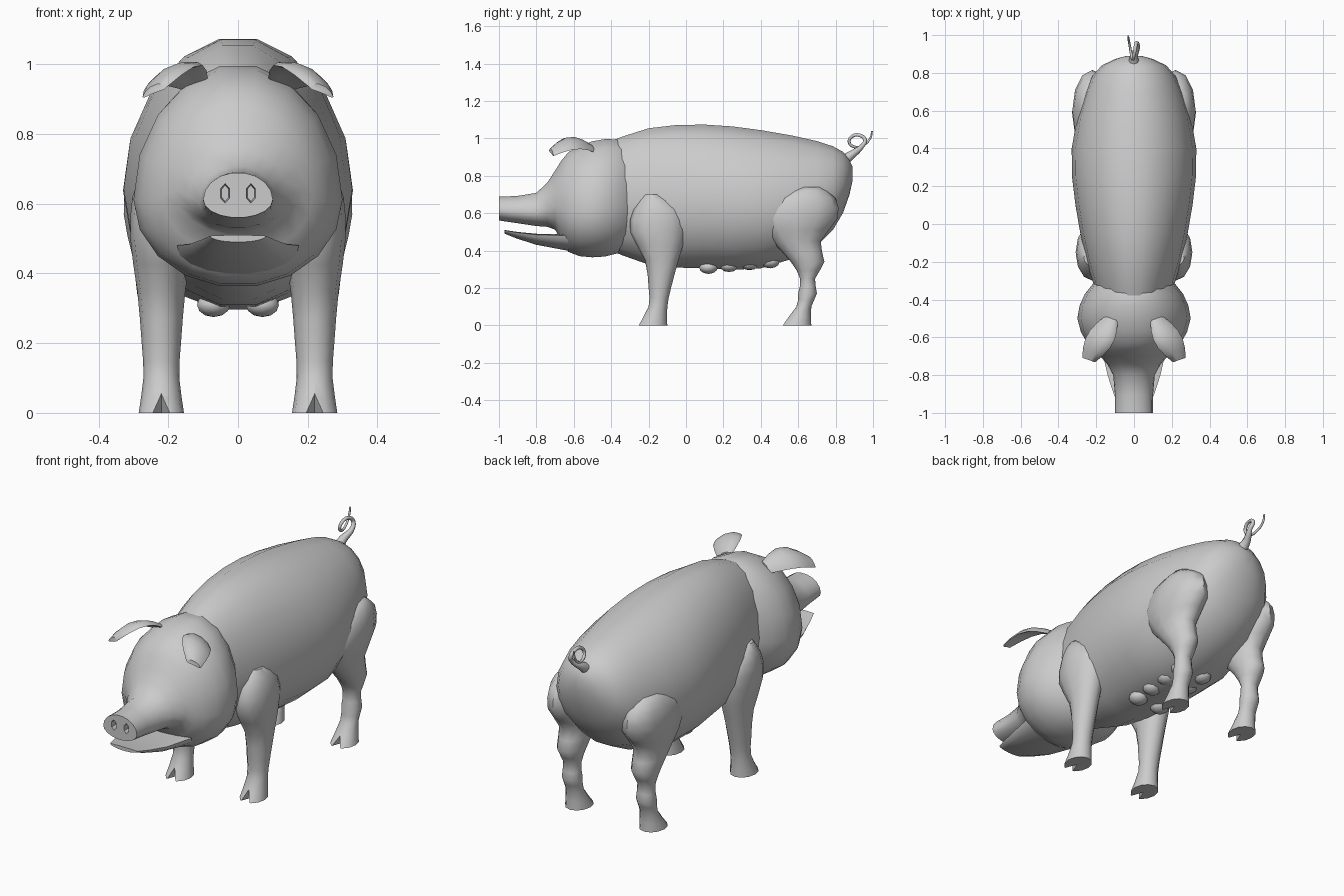
import bpy, bmesh, math
from mathutils import Vector

if "Cube" in bpy.data.objects:
    bpy.data.objects.remove(bpy.data.objects["Cube"])

grey = bpy.data.materials.new("plain grey")
grey.use_nodes = True
grey.diffuse_color = (.6, .6, .6, 1)
grey.node_tree.nodes["Principled BSDF"].inputs["Base Color"].default_value = grey.diffuse_color


def activate(ob):
    bpy.ops.object.select_all(action='DESELECT')
    ob.select_set(True)
    bpy.context.view_layer.objects.active = ob


def finish(ob):
    ob.data.materials.clear()
    ob.data.materials.append(grey)
    activate(ob)
    bpy.ops.object.shade_smooth_by_angle(angle=math.radians(50))
    return ob


def loft(name, rings):
    """Skin a closed surface over equal rings of points."""
    bm = bmesh.new()
    rows = [[bm.verts.new(point) for point in ring] for ring in rings]
    for lower, upper in zip(rows, rows[1:]):
        for i in range(len(lower)):
            bm.faces.new((lower[i - 1], lower[i], upper[i], upper[i - 1]))
    bm.faces.new(rows[0])
    bm.faces.new(rows[-1])
    bmesh.ops.recalc_face_normals(bm, faces=bm.faces)
    mesh = bpy.data.meshes.new(name)
    bm.to_mesh(mesh)
    bm.free()
    ob = bpy.data.objects.new(name, mesh)
    bpy.context.collection.objects.link(ob)
    return finish(ob)


def smooth(keys, steps=2):
    """Run a smooth curve through the key sections and resample it."""
    keys = [Vector(key) for key in keys]
    padded = [keys[0]] + keys + [keys[-1]]
    result = []
    for before, start, end, after in zip(padded, padded[1:], padded[2:], padded[3:]):
        slope_in, slope_out = (end - before) / 2, (after - start) / 2
        for step in range(steps):
            t = step / steps
            ease = t * t * (3 - 2 * t)
            result.append(start.lerp(end, ease) + slope_in * t * (1 - t) ** 2
                          - slope_out * t * t * (1 - t))
    return result + [keys[-1]]


def angles(count):
    return [math.tau * i / count for i in range(count)]


def trunk_part(name, belly, keys):
    """Egg-shaped sections along y; each key is y, top, bottom, half width."""
    rings = []
    for y, top, bottom, width in smooth(keys):
        widest = bottom + belly * (top - bottom)
        rings.append([(width * math.cos(a), y, widest + math.sin(a)
                       * (top - widest if math.sin(a) > 0 else widest - bottom))
                      for a in angles(18)])
    return loft(name, rings)


def leg_part(name, side, keys):
    """Oval sections going up; each key is z, middle y, half depth."""
    rings = []
    for z, y, depth in smooth(keys):
        width = .23 * math.sqrt(depth)
        rings.append([(side * (.22 + width * math.cos(a)), y + depth * math.sin(a), z)
                      for a in angles(12)])
    return loft(name, rings)


def ear_part(name, side):
    """Thin arched leaf from the crown, out and forward, with a drooping tip."""
    base, tip = Vector((.12, -.5, .95)), Vector((.24, -.72, .93))
    across = Vector((.85, .3, -.35))
    rings = []
    for step in range(6):
        t = step / 5
        centre = base.lerp(tip, t)
        centre.z += .05 * math.sin(math.pi * t)
        width = .04 + .04 * math.sin(math.pi * t)
        ring = []
        for a in angles(10):
            point = centre + across * width * math.cos(a)
            point.z += .012 * math.sin(a) - width * math.cos(a) ** 2 / 4
            ring.append((side * point.x, point.y, point.z))
        rings.append(ring)
    return loft(name, rings)


def carve(ob, location, scale, sides, taper, rotation=(0, 0, 0)):
    """Cut a tapered hollow out of a part."""
    bpy.ops.mesh.primitive_cone_add(vertices=sides, radius1=1, radius2=taper, depth=2,
                                    location=location, rotation=rotation)
    cutter = bpy.context.object
    cutter.scale = scale
    mod = ob.modifiers.new("carve", 'BOOLEAN')
    mod.operation = 'DIFFERENCE'
    mod.object = cutter
    activate(ob)
    bpy.ops.object.modifier_apply(modifier=mod.name)
    bpy.data.objects.remove(cutter)


# Trunk, head with snout, and open lower jaw
trunk_part("body", .45, (
    (-.45, .97, .42, .17), (-.2, 1.06, .32, .25), (.1, 1.08, .3, .31),
    (.4, 1.05, .3, .33), (.7, .99, .42, .26), (.84, .93, .6, .17), (.89, .85, .77, .04)))
head = trunk_part("head", .4, (
    (-.28, .95, .44, .18), (-.37, 1, .38, .26), (-.5, .99, .36, .3),
    (-.63, .93, .39, .25), (-.7, .83, .51, .18), (-.8, .71, .53, .11), (-1, .69, .56, .1)))
trunk_part("lower_jaw", .9, (
    (-.52, .49, .38, .2), (-.8, .49, .43, .14), (-.97, .51, .49, .08)))

front_leg = ((0, -.18, .08), (.1, -.15, .05), (.2, -.14, .06), (.35, -.13, .09),
             (.5, -.15, .15), (.62, -.15, .13), (.7, -.18, .04))
hind_leg = ((0, .59, .08), (.1, .63, .04), (.17, .65, .05), (.25, .65, .04),
            (.34, .65, .09), (.45, .59, .13), (.57, .59, .22), (.68, .62, .18), (.74, .66, .06))

for side, label in ((1, "left"), (-1, "right")):
    for place, keys in (("front", front_leg), ("hind", hind_leg)):
        leg = leg_part(f"{label}_{place}_leg", side, keys)
        # Cloven front of the hoof
        toe = keys[0][1] - keys[0][2]
        carve(leg, (side * .22, toe, .05), (.03, .08, .06), 4, 0)
    ear_part(f"{label}_ear", side)
    # Nostril hollow
    carve(head, (side * .037, -1, .63), (.017, .033, .03), 6, .7, (-math.pi / 2, 0, 0))
    # Teats along the belly
    for k in range(4):
        bpy.ops.mesh.primitive_uv_sphere_add(segments=10, ring_count=6, radius=.05,
                                             location=(side * .07, .12 + .11 * k, .31 + .01 * k))
        teat = bpy.context.object
        teat.name = f"{label}_teat_{k + 1}"
        teat.scale.z = .7
        finish(teat)

# Curly tail: thick root, one loop, raised tip
path = [(0, .84, .88), (0, .89, .915)]
for step in range(7):
    turn = math.radians(60 * step - 50)
    path.append((.02 - .007 * step, .915 + .043 * math.cos(turn), .985 + .033 * math.sin(turn)))
path += [(-.03, .985, 1), (-.03, .995, 1.04)]
curve = bpy.data.curves.new("tail", 'CURVE')
curve.dimensions = '3D'
curve.bevel_depth = .012
curve.bevel_resolution = 2
curve.resolution_u = 4
curve.use_fill_caps = True
spline = curve.splines.new('BEZIER')
spline.bezier_points.add(len(path) - 1)
for i, (point, place) in enumerate(zip(spline.bezier_points, path)):
    point.co = place
    point.radius = max(2.6 - .8 * i, 1.1 - .07 * i)
    point.handle_left_type = point.handle_right_type = 'AUTO'
tail = bpy.data.objects.new("tail", curve)
bpy.context.collection.objects.link(tail)
activate(tail)
bpy.ops.object.convert(target='MESH')
finish(bpy.context.object)
